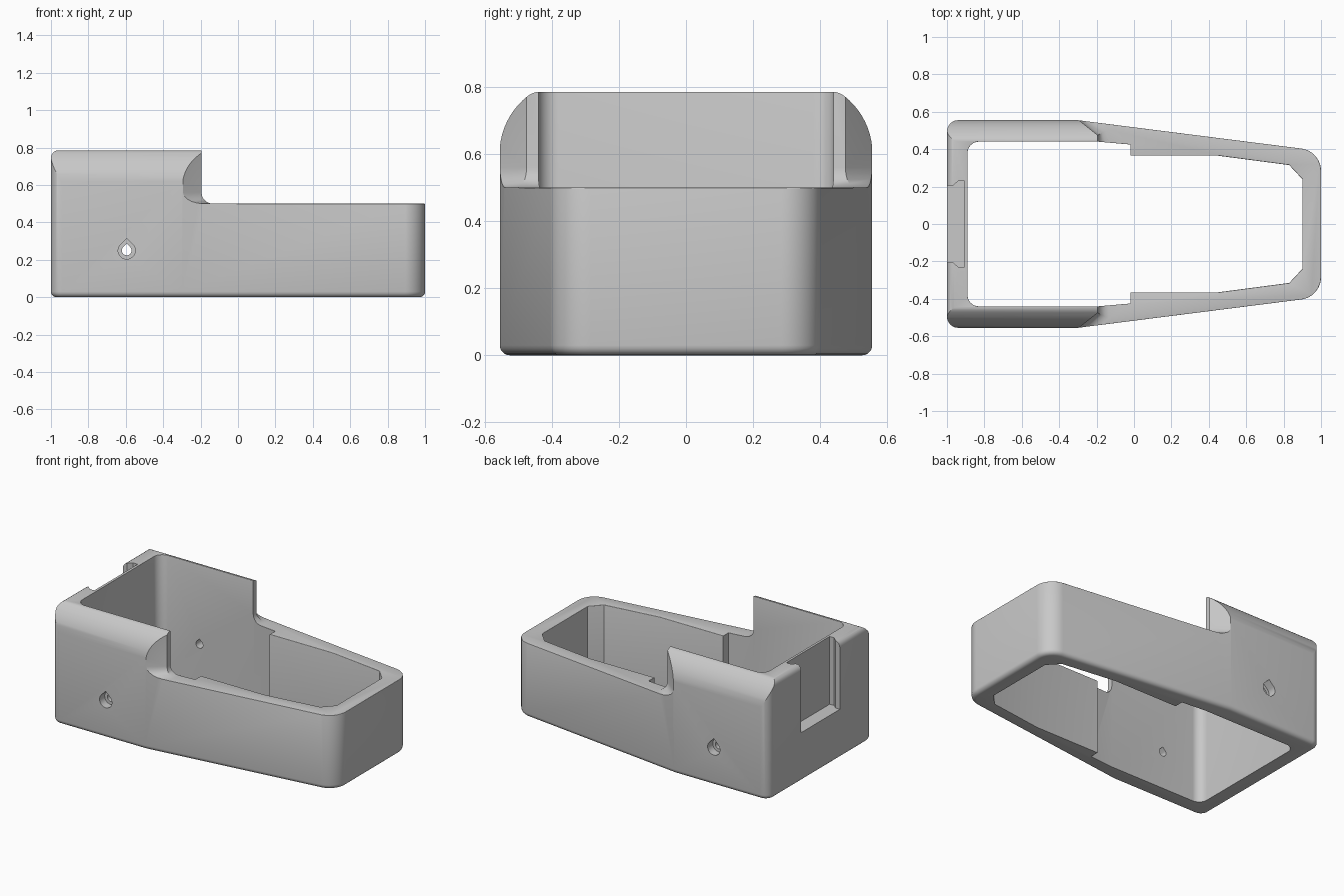
import bpy, bmesh
from math import sin, cos, radians
from mathutils import Vector

if "Cube" in bpy.data.objects:
    bpy.data.objects.remove(bpy.data.objects["Cube"])

PLAN = lambda u, v, w: (u, v, w)     # outline in x, y, pushed along z
CROSS = lambda u, v, w: (w, u, v)    # outline in y, z, pushed along x
SIDE = lambda u, v, w: (u, w, v)     # outline in x, z, pushed along y


def rounded(corners, steps=8):
    """Outline from (u, v, radius) corners, with arcs at the rounded ones."""
    out = []
    for i, (u, v, r) in enumerate(corners):
        p = Vector((u, v))
        if r == 0:
            out.append(p)
            continue
        a = (Vector(corners[i - 1][:2]) - p).normalized()
        b = (Vector(corners[(i + 1) % len(corners)][:2]) - p).normalized()
        half = a.angle(b) / 2
        centre = p + (a + b).normalized() * (r / sin(half))
        d0 = p + a * (r * cos(half) / sin(half)) - centre
        d1 = p + b * (r * cos(half) / sin(half)) - centre
        out += [centre + d0.lerp(d1, k / steps).normalized() * r
                for k in range(steps + 1)]
    return out


def mirrored(half):
    """Close a +v half outline with its mirror image."""
    return half + [(c[0], -c[1], *c[2:]) for c in reversed(half)]


def prism(name, outline, lo, hi, axes, round_lo=0, round_hi=0):
    bm = bmesh.new()
    rings = [[bm.verts.new(axes(p[0], p[1], w)) for p in outline] for w in (lo, hi)]
    caps = [bm.faces.new(r) for r in rings]
    n = len(outline)
    for i in range(n):
        j = (i + 1) % n
        bm.faces.new((rings[0][i], rings[0][j], rings[1][j], rings[1][i]))
    bmesh.ops.recalc_face_normals(bm, faces=bm.faces)
    edge_sets = [list(c.edges) for c in caps]
    for edges, r in zip(edge_sets, (round_lo, round_hi)):
        if r:
            bmesh.ops.bevel(bm, geom=edges, offset=r, segments=5, profile=0.5,
                            affect='EDGES')
    mesh = bpy.data.meshes.new(name)
    bm.to_mesh(mesh)
    bm.free()
    ob = bpy.data.objects.new(name, mesh)
    bpy.context.collection.objects.link(ob)
    return ob


def combine(ob, tool, operation='DIFFERENCE'):
    mod = ob.modifiers.new("cut", 'BOOLEAN')
    mod.object, mod.operation, mod.solver = tool, operation, 'EXACT'
    bpy.context.view_layer.update()
    deps = bpy.context.evaluated_depsgraph_get()
    mesh = bpy.data.meshes.new_from_object(ob.evaluated_get(deps))
    ob.modifiers.clear()
    ob.data = mesh
    bpy.data.objects.remove(tool)


# Outer shell: square rear, tapering nose
shell = prism("housing_shell", rounded(mirrored([
    (-1, 0.555, 0.06), (-0.3, 0.555, 0), (1, 0.39, 0.12)])),
    0, 0.785, PLAN, 0.03, 0.04)

# Curved shoulders on the tall rear part
shoulder = [(0.556, -0.2)]
shoulder += [(0.336 + 0.22 * cos(a), 0.6 + 0.22 * sin(a))
             for a in (radians(52) * k / 10 for k in range(11))]
cy, cz = 0.336 + 0.161 * cos(radians(52)), 0.6 + 0.161 * sin(radians(52))
shoulder += [(cy + 0.059 * cos(a), cz + 0.059 * sin(a))
             for a in (radians(52 + 38 * k / 5) for k in range(1, 6))]
shoulder += [(-y, z) for y, z in reversed(shoulder)]
combine(shell, prism("shoulder_form", shoulder, -1.2, 1.2, CROSS), 'INTERSECT')

# Step down to the low front part, with a filleted foot
combine(shell, prism("step_cutter", mirrored([
    (-0.195, 0.475), (-0.395, 0.635), (1.2, 0.635)]), 0.5, 1, PLAN, 0.06))

# Open interior with thicker walls toward the nose
combine(shell, prism("interior_cutter", rounded(mirrored([
    (-0.89, 0.44, 0.06), (-0.19, 0.44, 0), (-0.02, 0.425, 0), (-0.02, 0.365, 0),
    (0.45, 0.365, 0), (0.83, 0.315, 0), (0.9, 0.24, 0)])), -0.2, 1, PLAN))

# Soften the upper rims
bm = bmesh.new()
bm.from_mesh(shell.data)
for height, size in ((0.5, 0.018), (0.785, 0.012)):
    rim = [e for e in bm.edges
           if all(abs(v.co.z - height) < 1e-4 for v in e.verts)
           and len(e.link_faces) == 2 and e.calc_face_angle() > radians(60)]
    bmesh.ops.bevel(bm, geom=rim, offset=size, segments=3, profile=0.5,
                    affect='EDGES', clamp_overlap=True)
bm.to_mesh(shell.data)
bm.free()

# Undercut slot for a sliding cover in the rear wall
combine(shell, prism("slot_cutter", mirrored([
    (-1.1, 0.205), (-0.968, 0.205), (-0.94, 0.23), (-0.907, 0.23)]),
    0.33, 1, PLAN))


# Teardrop screw holes with countersinks in both side walls
def teardrop(r):
    arc = [radians(140 + 260 * k / 20) for k in range(21)]
    return [(-0.595 + r * cos(a), 0.25 + r * sin(a)) for a in arc] + [(-0.595, 0.25 + r * 1.4)]


combine(shell, prism("screw_hole", teardrop(0.026), -0.7, 0.7, SIDE))
for side in (-1, 1):
    combine(shell, prism("countersink", teardrop(0.046), side * 0.5, side * 0.7, SIDE))

# Single grey plastic
grey = bpy.data.materials.new("grey_plastic")
grey.use_nodes = True
colour = (0.58, 0.58, 0.58, 1)
grey.diffuse_color = colour
grey.node_tree.nodes["Principled BSDF"].inputs["Base Color"].default_value = colour
shell.data.materials.clear()
shell.data.materials.append(grey)
for f in shell.data.polygons:
    f.material_index = 0

bpy.ops.object.select_all(action='DESELECT')
shell.select_set(True)
bpy.context.view_layer.objects.active = shell
bpy.ops.object.shade_smooth_by_angle(angle=radians(30))
